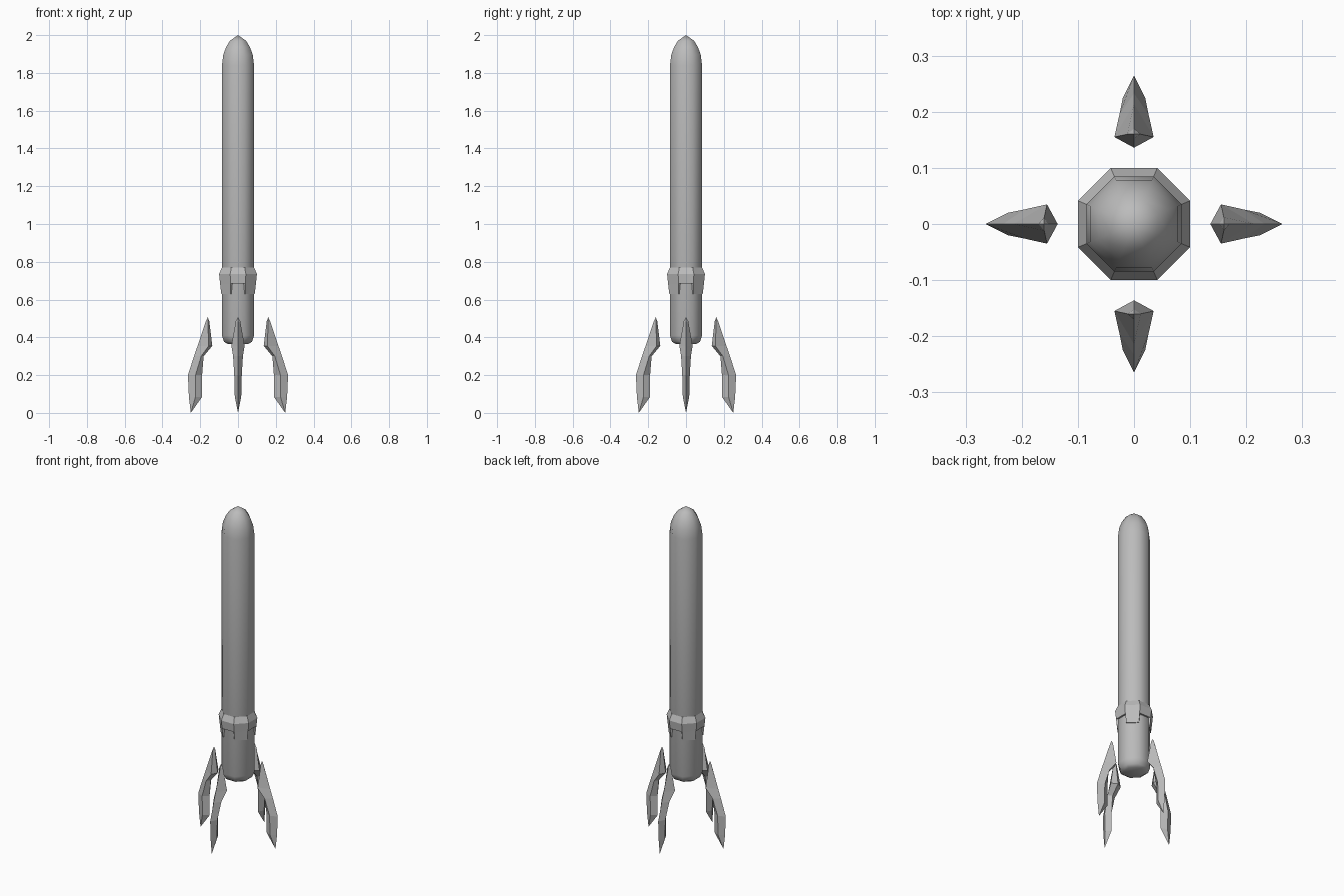
import bpy, bmesh, math
from mathutils import Matrix, Vector

cube = bpy.data.objects.get("Cube")
if cube:
    bpy.data.objects.remove(cube)

grey = bpy.data.materials.new("hull_grey")
grey.use_nodes = True
colour = (0.5, 0.5, 0.5, 1)
grey.diffuse_color = colour
grey.node_tree.nodes["Principled BSDF"].inputs["Base Color"].default_value = colour

SIDES = 8
CORNER = 1 / math.cos(math.pi / SIDES)


def finish(name, bm, smooth=None):
    bmesh.ops.recalc_face_normals(bm, faces=bm.faces[:])
    mesh = bpy.data.meshes.new(name)
    bm.to_mesh(mesh)
    bm.free()
    mesh.materials.append(grey)
    obj = bpy.data.objects.new(name, mesh)
    bpy.context.collection.objects.link(obj)
    if smooth:
        bpy.ops.object.select_all(action='DESELECT')
        obj.select_set(True)
        bpy.context.view_layer.objects.active = obj
        bpy.ops.object.shade_smooth_by_angle(angle=math.radians(smooth))
    return obj


def octagon(bm, apothem, heights):
    """Ring of corners with flats on the axes; heights repeats around it."""
    ring = []
    for i in range(SIDES):
        a = (i + 0.5) * math.tau / SIDES
        r = apothem * CORNER
        ring.append(bm.verts.new((r * math.cos(a), r * math.sin(a), heights)))
    return ring


def bridge(bm, low, high):
    n = len(low)
    for i in range(n):
        j = (i + 1) % n
        bm.faces.new((low[i], low[j], high[j], high[i]))


def fan(bm, ring, tip):
    v = bm.verts.new(tip)
    for i in range(len(ring)):
        bm.faces.new((ring[i], ring[(i + 1) % len(ring)], v))


# Body: eight-sided tube with rounded nose and chamfered tail
bm = bmesh.new()
profile = [(0.055, 0.365), (0.074, 0.377), (0.085, 0.41), (0.085, 1.84),
           (0.078, 1.895), (0.064, 1.935), (0.043, 1.97)]
rings = [octagon(bm, r, z) for r, z in profile]
bm.faces.new(rings[0])
for low, high in zip(rings, rings[1:]):
    bridge(bm, low, high)
fan(bm, rings[-1], (0, 0, 2))
finish("body", bm, 50)

# Collar: sloped band, with long tabs on the diagonal sides
bm = bmesh.new()
rings = [octagon(bm, r, z) for r, z in
         [(0.082, 0.685), (0.095, 0.685), (0.1, 0.735), (0.085, 0.77)]]
for low, high in zip(rings, rings[1:] + rings[:1]):
    bridge(bm, low, high)
for k in range(4):
    turn = Matrix.Rotation(math.radians(45 + 90 * k), 3, 'Z')
    levels = []
    for z, inner, outer, half in [(0.63, 0.082, 0.09, 0.035),
                                  (0.686, 0.082, 0.0951, 0.0394)]:
        levels.append([bm.verts.new(turn @ Vector((x, y, z))) for x, y in
                       [(inner, -half), (outer, -half), (outer, half), (inner, half)]])
    bm.faces.new(levels[0])
    bridge(bm, *levels)
    bm.faces.new(levels[1])
finish("collar", bm)

# Fins: bent blades with a diamond section, (z, inner, middle, outer, half width)
sections = [(0.085, 0.19, 0.225, 0.26, 0.017), (0.2, 0.19, 0.225, 0.265, 0.02),
            (0.30, 0.182, 0.195, 0.233, 0.026), (0.355, 0.136, 0.155, 0.214, 0.035),
            (0.485, 0.152, 0.16, 0.17, 0.012)]
for k, side in enumerate(("left", "back", "right", "front")):
    bm = bmesh.new()
    rings = []
    for z, inner, middle, outer, half in sections:
        rings.append([bm.verts.new(p) for p in
                      [(inner, 0, z), (middle, -half, z), (outer, 0, z), (middle, half, z)]])
    for low, high in zip(rings, rings[1:]):
        bridge(bm, low, high)
    fan(bm, rings[0], (0.25, 0, 0))
    fan(bm, rings[-1], (0.16, 0, 0.507))
    bm.transform(Matrix.Rotation(math.pi / 2 * k, 4, 'Z'))
    finish(side + "_fin", bm)
